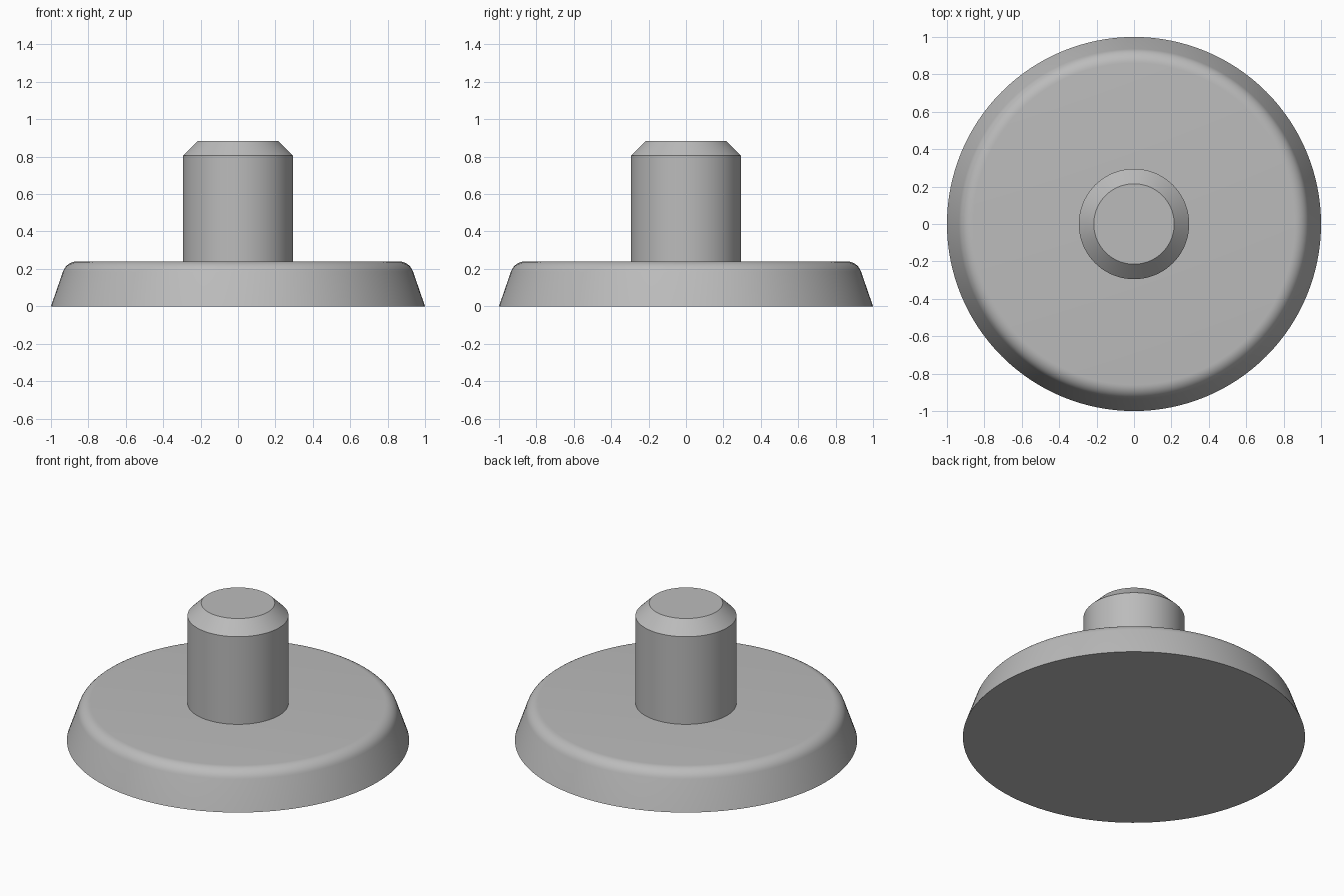
import bpy
import bmesh
from math import cos, sin, radians, tau

cube = bpy.data.objects.get("Cube")
if cube:
    bpy.data.objects.remove(cube, do_unlink=True)

# Plain grey finish
grey = bpy.data.materials.new("plain_grey")
grey.use_nodes = True
colour = (0.5, 0.5, 0.5, 1)
grey.diffuse_color = colour
grey.node_tree.nodes["Principled BSDF"].inputs["Base Color"].default_value = colour


def lathe(name, profile, segments=128):
    """Turn a (radius, height) profile about z, with flat caps on its open ends."""
    bm = bmesh.new()
    rings = []
    for r, z in profile:
        rings.append([bm.verts.new((r * cos(tau * i / segments), r * sin(tau * i / segments), z))
                      for i in range(segments)])
    for low, high in zip(rings, rings[1:]):
        for i in range(segments):
            j = (i + 1) % segments
            bm.faces.new((low[i], low[j], high[j], high[i]))
    bm.faces.new(reversed(rings[0]))
    bm.faces.new(rings[-1])
    mesh = bpy.data.meshes.new(name)
    bm.to_mesh(mesh)
    bm.free()
    mesh.materials.append(grey)
    obj = bpy.data.objects.new(name, mesh)
    bpy.context.collection.objects.link(obj)
    bpy.ops.object.select_all(action="DESELECT")
    obj.select_set(True)
    bpy.context.view_layer.objects.active = obj
    bpy.ops.object.shade_smooth_by_angle(angle=radians(30))
    return obj


# Tapered base disc with a rounded upper rim
fillet = 0.08
rim = []
for step in range(9):
    a = radians(18.7 + (90 - 18.7) * step / 8)
    rim.append((0.86 + fillet * cos(a), 0.16 + fillet * sin(a)))
lathe("base_disc", [(1, 0)] + rim)

# Centre post with a chamfered top, standing on the disc
lathe("centre_post", [(0.295, 0.23), (0.295, 0.805), (0.215, 0.885)])
